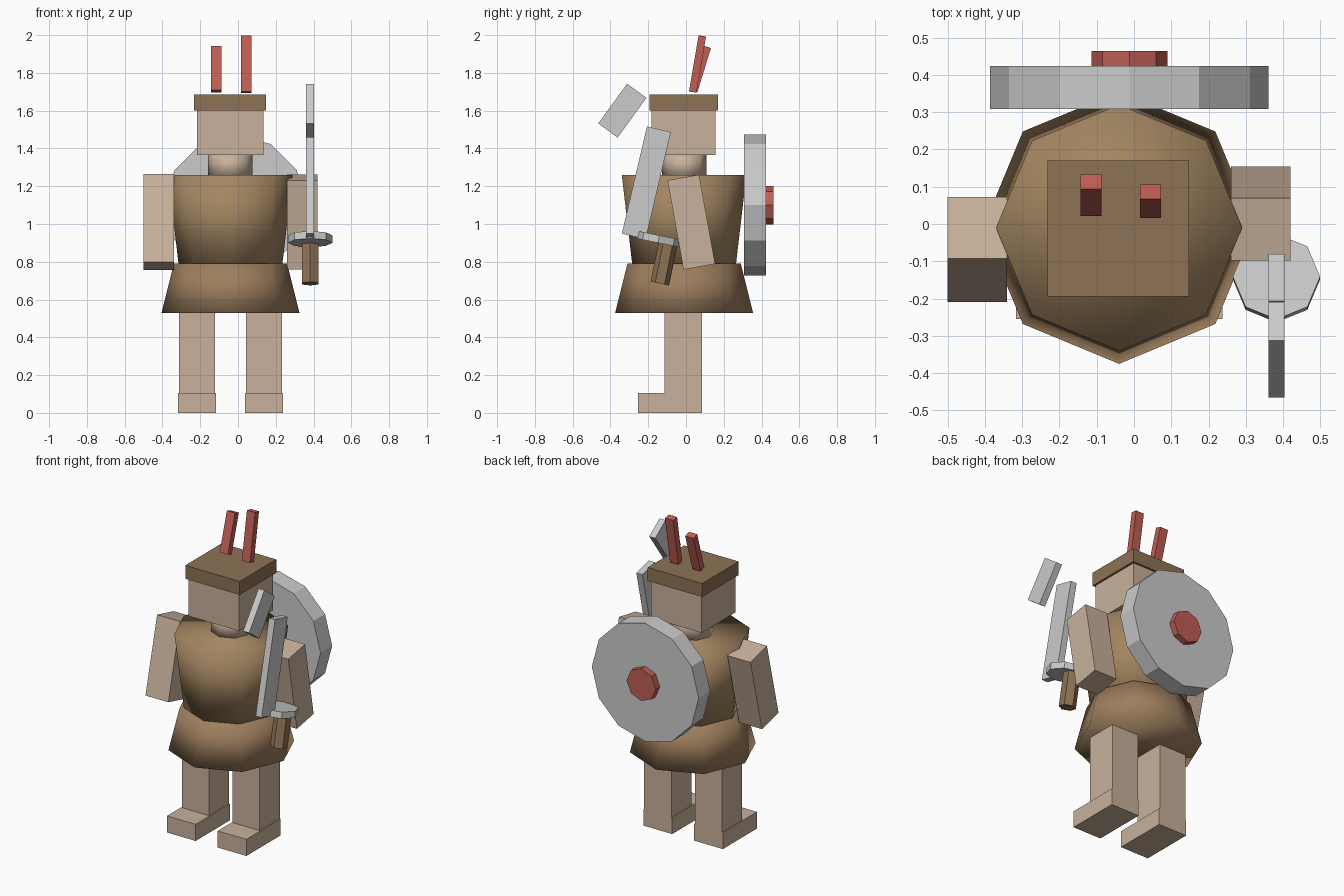
import bpy
from math import radians

if "Cube" in bpy.data.objects:
    bpy.data.objects.remove(bpy.data.objects["Cube"])

CX, CY = -0.04, -0.01   # body axis
SWORD_X = 0.382


def material(name, rgb):
    m = bpy.data.materials.new(name)
    m.diffuse_color = (*rgb, 1)
    m.use_nodes = True
    m.node_tree.nodes["Principled BSDF"].inputs["Base Color"].default_value = m.diffuse_color
    return m


skin = material("skin", (0.58, 0.44, 0.33))
leather = material("leather", (0.37, 0.24, 0.12))
skirt_brown = material("skirt_brown", (0.34, 0.21, 0.11))
cap_brown = material("cap_brown", (0.27, 0.17, 0.09))
red = material("red", (0.52, 0.11, 0.09))


def finish(name, mat):
    ob = bpy.context.object
    ob.name = name
    if mat:
        ob.data.materials.append(mat)
    return ob


def box(name, center, size, mat=None, tilt=0):
    """Box of given size, tilted about the x axis."""
    bpy.ops.mesh.primitive_cube_add(size=1, location=center, rotation=(radians(tilt), 0, 0))
    ob = finish(name, mat)
    ob.scale = size
    return ob


def span(name, lo, hi, mat=None):
    """Upright box between two corners."""
    return box(name, [(a + b) / 2 for a, b in zip(lo, hi)], [b - a for a, b in zip(lo, hi)], mat)


def prism(name, center, r_low, r_high, depth, sides, mat=None, tilt=0, smooth=False):
    """Polygonal frustum, first corner towards +y."""
    bpy.ops.mesh.primitive_cone_add(vertices=sides, radius1=r_low, radius2=r_high, depth=depth,
                                    location=center, rotation=(radians(tilt), 0, 0))
    if smooth:
        bpy.ops.object.shade_smooth()
    return finish(name, mat)


# Legs, feet and arms, mirrored about the body axis
for label, side, tilt, ay in (("left", -1, -14, -0.068), ("right", 1, 10.2, 0.028)):
    x = CX + side * 0.177
    span(label + "_leg", (x - 0.095, -0.115, 0.1), (x + 0.095, 0.085, 0.62), skin)
    span(label + "_foot", (x - 0.1, -0.255, 0), (x + 0.1, 0.085, 0.105), skin)
    box(label + "_arm", (CX + side * 0.38, ay, 1.01), (0.16, 0.17, 0.48), skin, tilt)

# Body
prism("skirt", (CX, CY, 0.66), 0.365, 0.30, 0.26, 8, skirt_brown, smooth=True)
prism("torso", (CX, CY, 1.025), 0.275, 0.33, 0.47, 8, leather, smooth=True)
prism("neck", (CX, CY, 1.31), 0.118, 0.118, 0.13, 8, skin, smooth=True)

# Head with cap and two plumes
span("head", (-0.218, -0.183, 1.365), (0.135, 0.157, 1.61), skin)
span("cap", (-0.232, -0.194, 1.60), (0.148, 0.17, 1.685), cap_brown)
box("short_plume", (-0.115, 0.077, 1.82), (0.057, 0.04, 0.246), red, -17)
box("tall_plume", (0.044, 0.061, 1.847), (0.057, 0.04, 0.302), red, -9.7)

# Shield on the back
prism("shield", (-0.0125, 0.366, 1.10), 0.373, 0.373, 0.116, 12, tilt=90)
prism("shield_boss", (-0.0125, 0.443, 1.10), 0.102, 0.102, 0.042, 8, red, tilt=90)

# Sword with angled tip
box("blade", (SWORD_X, -0.21, 1.218), (0.042, 0.13, 0.583), None, -13.2)
box("blade_tip", (SWORD_X, -0.337, 1.60), (0.042, 0.127, 0.26), None, -36)
prism("guard", (SWORD_X, -0.145, 0.92), 0.117, 0.117, 0.04, 8, tilt=-11.5)
prism("hilt", (SWORD_X, -0.117, 0.79), 0.05, 0.05, 0.215, 6, cap_brown, tilt=-11.5)
